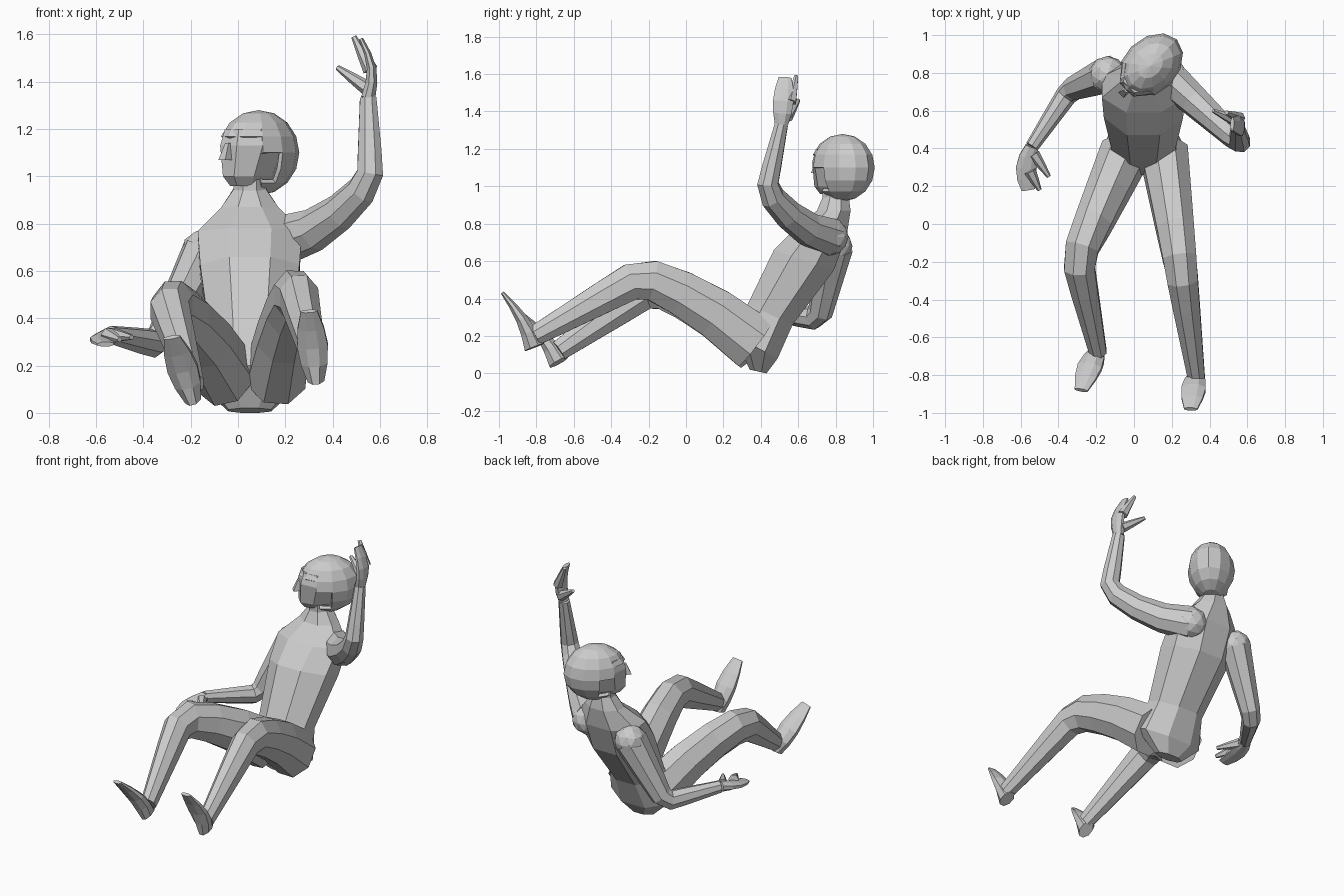
import bpy, bmesh, math
from mathutils import Vector

cube = bpy.data.objects.get("Cube")
if cube:
    bpy.data.objects.remove(cube, do_unlink=True)

COLOUR = (0.6, 0.6, 0.6, 1)
grey = bpy.data.materials.new("plain grey")
grey.use_nodes = True
grey.diffuse_color = COLOUR
grey.node_tree.nodes["Principled BSDF"].inputs["Base Color"].default_value = COLOUR

RIGHTWARD = Vector((1, 0, 0))
BACKWARD = Vector((0, 1, 0))
UP = Vector((0, 0, 1))


def finish(name, bm):
    bmesh.ops.recalc_face_normals(bm, faces=bm.faces)
    mesh = bpy.data.meshes.new(name)
    bm.to_mesh(mesh)
    bm.free()
    mesh.materials.append(grey)
    obj = bpy.data.objects.new(name, mesh)
    bpy.context.collection.objects.link(obj)
    return obj


def loft(name, rings, sides=8):
    """Skin a closed body over rings given as (centre, side vector, depth vector)."""
    bm = bmesh.new()
    angles = [math.tau * (i + 0.5) / sides for i in range(sides)]
    grow = 1 / math.cos(math.pi / sides)
    loops = [[bm.verts.new(centre + (side * math.cos(a) + depth * math.sin(a)) * grow)
              for a in angles] for centre, side, depth in rings]
    for low, high in zip(loops, loops[1:]):
        for i in range(sides):
            j = (i + 1) % sides
            bm.faces.new((low[i], low[j], high[j], high[i]))
    bm.faces.new(loops[0])
    bm.faces.new(loops[-1])
    return finish(name, bm)


def tube(name, path, widths, depths, hint, sides=8):
    """Loft along a path, with the width of each ring turned toward the hint."""
    rings = []
    for i, point in enumerate(path):
        tangent = (path[min(i + 1, len(path) - 1)] - path[max(i - 1, 0)]).normalized()
        side = (hint - tangent * hint.dot(tangent)).normalized()
        rings.append((point, side * widths[i], tangent.cross(side) * depths[i]))
    return loft(name, rings, sides)


def mix(start, end, t):
    return start + (end - start) * t


def limb(name, root, joint, end, radii, bow, hint, flatten):
    """Two tapering segments that bend at a joint; the upper one is bowed."""
    path, widths = [], []
    for t in (0, 0.35, 0.65, 0.9):
        path.append(mix(root, joint, t) + bow * math.sin(math.pi * t))
        widths.append(mix(radii[0], radii[1], t))
    for t in (0.1, 0.35, 0.75, 1):
        path.append(mix(joint, end, t))
        widths.append(mix(radii[1], radii[2], t))
    tube(name, path, widths, [w * flatten for w in widths], hint)


def paddle(name, start, end, bow, hint, width, swell, thick):
    """A flat, swelling shape that thins toward its tip, for palms and feet."""
    steps = [i / 4 for i in range(5)]
    waves = [math.sin(math.pi * t) for t in steps]
    tube(name, [mix(start, end, t) + bow * w for t, w in zip(steps, waves)],
         [width + swell * w for w in waves], [mix(thick, 0.01, t) for t in steps], hint)


def leg(side, hip, knee, ankle, toe):
    hip, knee, ankle, toe = map(Vector, (hip, knee, ankle, toe))
    limb(side + "_leg", hip, knee, ankle, (0.125, 0.085, 0.045), UP * 0.04, RIGHTWARD, 1.2)
    heel = ankle - UP * 0.06
    paddle(side + "_foot", heel, toe, BACKWARD * 0.02, RIGHTWARD, 0.035, 0.03, 0.055)


def arm(side, shoulder, elbow, wrist, tip, sag, palm_bow, palm_hint):
    shoulder, elbow, wrist, tip = map(Vector, (shoulder, elbow, wrist, tip))
    hinge = (elbow - shoulder).cross(wrist - elbow)
    limb(side + "_arm", shoulder, elbow, wrist, (0.09, 0.055, 0.033), UP * -sag, hinge, 1.1)
    paddle(side + "_palm", wrist, tip, palm_bow, palm_hint, 0.035, 0.02, 0.03)
    # Rounded shoulder
    bm = bmesh.new()
    bmesh.ops.create_icosphere(bm, subdivisions=2, radius=0.1)
    bmesh.ops.translate(bm, verts=bm.verts, vec=shoulder)
    finish(side + "_shoulder", bm)


def digit(name, base, tip, hint):
    base, tip = Vector(base), Vector(tip)
    radii = [0.028, 0.02, 0.01]
    tube(name, [base, mix(base, tip, 0.5), tip], radii, radii, hint, 6)


# Torso and neck: front edge (y, z), back edge (y, z), half width
torso = []
for front, back, half in (
        ((0.34, 0.02), (0.43, 0), 0.09),
        ((0.26, 0.2), (0.49, 0.08), 0.21),
        ((0.33, 0.37), (0.57, 0.26), 0.17),
        ((0.47, 0.66), (0.79, 0.55), 0.21),
        ((0.59, 0.78), (0.86, 0.74), 0.22),
        ((0.7, 0.87), (0.88, 0.87), 0.12),
        ((0.73, 0.94), (0.87, 0.95), 0.07),
        ((0.73, 1.03), (0.87, 1.04), 0.07)):
    front, back = Vector((0.05, *front)), Vector((0.05, *back))
    torso.append(((front + back) / 2, RIGHTWARD * half, (back - front) / 2))
loft("torso", torso)

# Legs and feet
leg("left", (0.16, 0.37, 0.16), (0.25, -0.24, 0.52), (0.33, -0.81, 0.2), (0.3, -0.98, 0.43))
leg("right", (-0.05, 0.37, 0.16), (-0.3, -0.18, 0.47), (-0.19, -0.68, 0.12), (-0.28, -0.88, 0.32))

# Raised left arm and hand
arm("left", (0.19, 0.77, 0.73), (0.56, 0.43, 0.98), (0.55, 0.51, 1.33), (0.52, 0.53, 1.58),
    0.05, RIGHTWARD * 0.03, BACKWARD)
digit("left_thumb", (0.55, 0.54, 1.37), (0.42, 0.6, 1.46), BACKWARD)
digit("left_finger", (0.56, 0.56, 1.45), (0.49, 0.59, 1.59), BACKWARD)

# Lowered right arm and hand
arm("right", (-0.14, 0.79, 0.68), (-0.34, 0.71, 0.29), (-0.54, 0.41, 0.33), (-0.56, 0.18, 0.29),
    0, RIGHTWARD * -0.02, RIGHTWARD)
digit("right_thumb", (-0.53, 0.37, 0.33), (-0.45, 0.25, 0.32), UP)
digit("right_finger", (-0.55, 0.28, 0.33), (-0.5, 0.18, 0.31), UP)

# Head, turned toward its right
centre = Vector((0.08, 0.83, 0))
facing = (-RIGHTWARD - BACKWARD).normalized()
across = (RIGHTWARD - BACKWARD).normalized()


def head_ring(height, back, front, half):
    return (centre + facing * (back + front) / 2 + UP * height,
            across * half, facing * (front - back) / 2)


loft("face", [head_ring(height, -half, front, half) for height, front, half in (
    (0.96, 0.14, 0.05), (1, 0.17, 0.08), (1.13, 0.17, 0.12), (1.2, 0.15, 0.1))])
loft("nose", [head_ring(1.07, 0.14, 0.21, 0.02), head_ring(1.14, 0.14, 0.18, 0.01)], 4)

# Hair shell, opened over the face
bm = bmesh.new()
bmesh.ops.create_uvsphere(bm, u_segments=12, v_segments=8, radius=1)
opening = [f for f in bm.faces
           if f.calc_center_median().x > 0.15
           and f.calc_center_median().z < f.calc_center_median().x * 0.6 - 0.2]
bmesh.ops.delete(bm, geom=opening, context='FACES')
for v in bm.verts:
    forward, sideways, height = v.co * 0.18
    v.co = (centre + facing * (forward * 1.1 - 0.01) + across * sideways * 0.8
            + UP * (height + 1.1))
hair = finish("hair", bm)
shell = hair.modifiers.new("thickness", 'SOLIDIFY')
shell.thickness = 0.02
